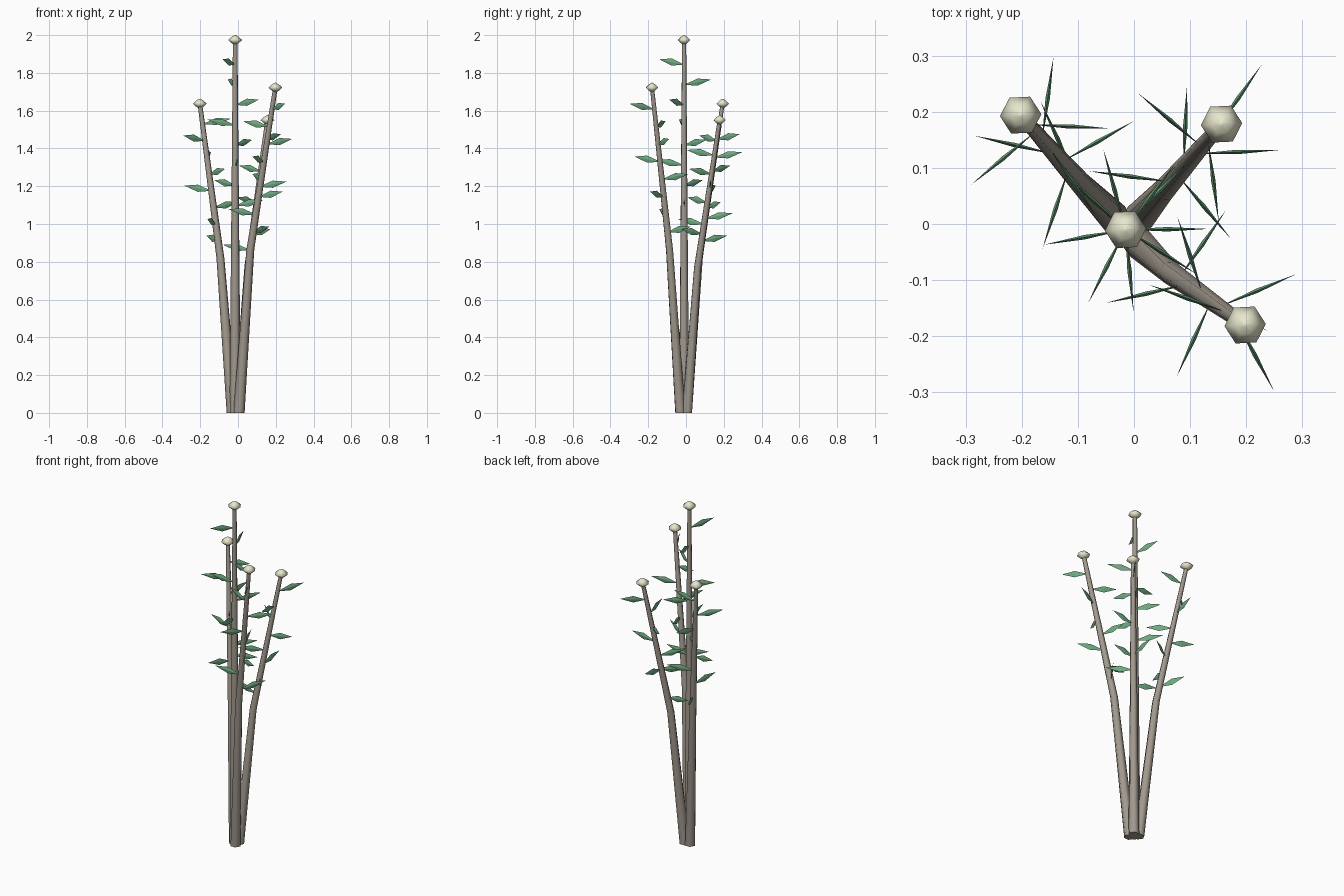
import bpy, bmesh, math
from mathutils import Vector

if "Cube" in bpy.data.objects:
    bpy.data.objects.remove(bpy.data.objects["Cube"])


def material(name, color):
    m = bpy.data.materials.new(name)
    m.diffuse_color = (*color, 1)
    m.use_nodes = True
    m.node_tree.nodes["Principled BSDF"].inputs["Base Color"].default_value = m.diffuse_color
    return m


BARK = material("bark", (0.36, 0.32, 0.27))
GREEN = material("leaf_green", (0.16, 0.40, 0.22))
CREAM = material("bud_cream", (0.80, 0.79, 0.60))


def finish(bm, name, mat, smooth):
    bmesh.ops.recalc_face_normals(bm, faces=bm.faces)
    mesh = bpy.data.meshes.new(name)
    bm.to_mesh(mesh)
    bm.free()
    mesh.materials.append(mat)
    for p in mesh.polygons:
        p.use_smooth = smooth
    obj = bpy.data.objects.new(name, mesh)
    bpy.context.collection.objects.link(obj)
    return obj


def lathe(bm, rings, sides=6):
    """Skin horizontal rings given as (centre, radius), capped at both ends."""
    loops = []
    for c, r in rings:
        loops.append([bm.verts.new(c + Vector((r * math.cos(a), r * math.sin(a), 0)))
                      for a in (2 * math.pi * i / sides + 0.05 for i in range(sides))])
    for lo, hi in zip(loops, loops[1:]):
        for i in range(sides):
            j = (i + 1) % sides
            bm.faces.new((lo[i], lo[j], hi[j], hi[i]))
    bm.faces.new(loops[0][::-1])
    bm.faces.new(loops[-1])


def add_leaf(bm, base, angle):
    """Thin upright diamond blade pointing outward and slightly up."""
    out = Vector((math.cos(angle), math.sin(angle), 0))
    side = Vector((-out.y, out.x, 0))
    up = Vector((0, 0, 1))
    tip = base + out * 0.148 + up * 0.028
    mid = base.lerp(tip, 0.5)
    root, end = bm.verts.new(base), bm.verts.new(tip)
    ring = [bm.verts.new(mid + v) for v in
            (up * 0.019, side * 0.004, up * -0.019, side * -0.004)]
    for i in range(4):
        a, b = ring[i], ring[(i + 1) % 4]
        bm.faces.new((root, a, b))
        bm.faces.new((end, b, a))


# name, base xy, bend xy, top xy, bud height, direction of topmost leaf
STEMS = [
    ("centre", (-0.015, -0.010), (-0.015, -0.010), (-0.015, -0.010), 1.974, 243),
    ("back_left", (-0.030, 0.005), (-0.093, 0.070), (-0.202, 0.194), 1.637, -3),
    ("back_right", (0.005, 0.005), (0.055, 0.062), (0.156, 0.178), 1.550, 55),
    ("front_right", (0.005, -0.030), (0.065, -0.087), (0.198, -0.180), 1.722, 298),
]
GOLDEN = math.radians(137.5)

for name, base, bend, top, height, first in STEMS:
    p0 = Vector((*base, 0))
    p1 = Vector((*bend, height * 0.5))
    p2 = Vector((*top, height))

    # Stem tapering through one bend
    bm = bmesh.new()
    lathe(bm, [(p0, 0.030), (p1, 0.021), (p2, 0.012)])
    stem = finish(bm, name + "_stem", BARK, False)
    bpy.context.view_layer.objects.active = stem
    stem.select_set(True)
    bpy.ops.object.shade_smooth_by_angle(angle=math.radians(65))
    stem.select_set(False)

    # Bud on the stem end
    bm = bmesh.new()
    up = Vector((0, 0, 1))
    lathe(bm, [(p2 + up * z, r) for z, r in
               ((-0.026, 0.003), (-0.017, 0.018), (0, 0.037), (0.017, 0.018), (0.026, 0.003))])
    finish(bm, name + "_bud", CREAM, True)

    # Eight leaves spiralling down the upper half
    bm = bmesh.new()
    for k in range(8):
        t = 0.934 - 0.054 * k
        add_leaf(bm, p1.lerp(p2, (t - 0.5) * 2), math.radians(first) - GOLDEN * k)
    finish(bm, name + "_leaves", GREEN, False)
